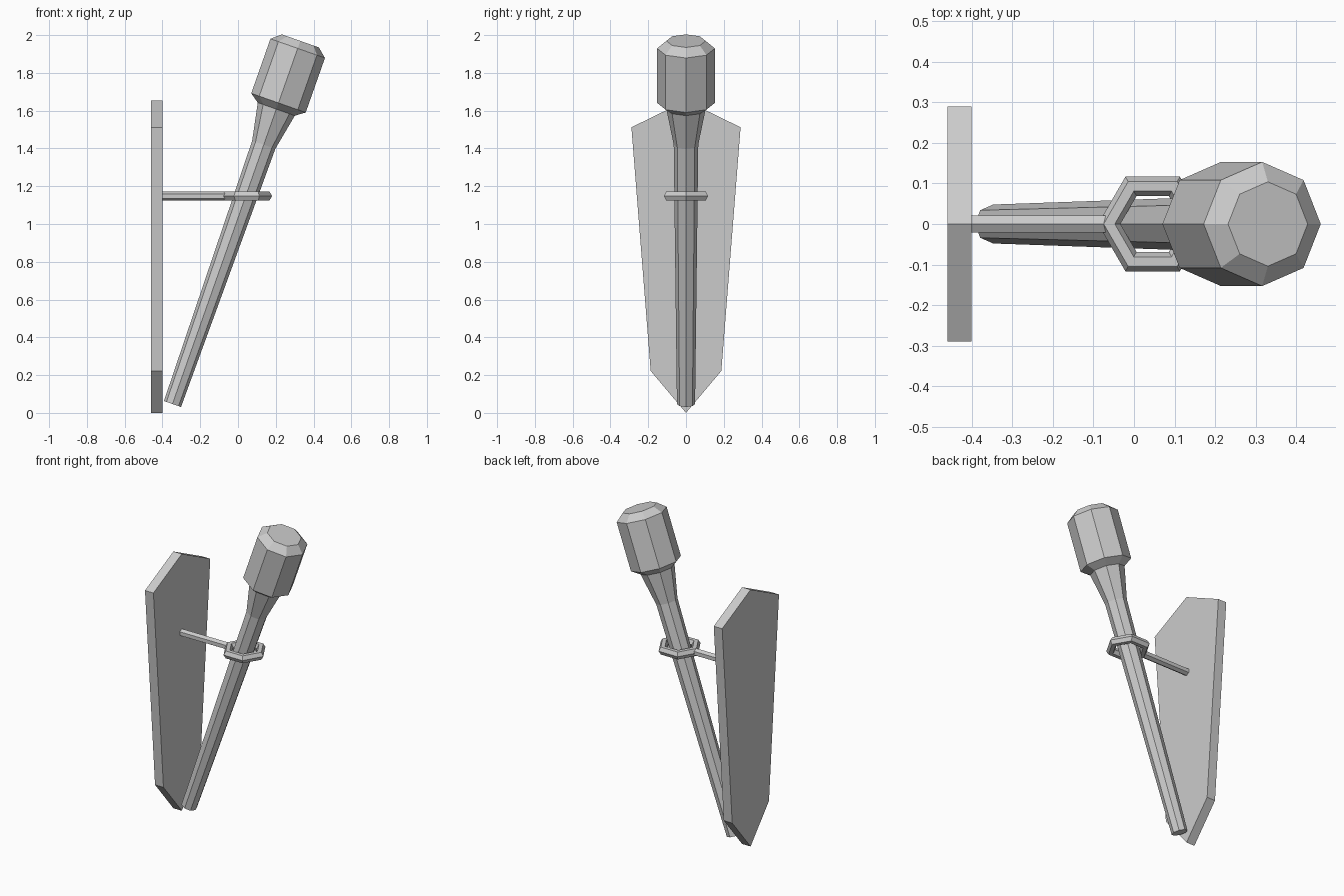
import bpy, bmesh, math
from mathutils import Matrix, Vector

if "Cube" in bpy.data.objects:
    bpy.data.objects.remove(bpy.data.objects["Cube"])


def make_object(name, bm):
    bmesh.ops.recalc_face_normals(bm, faces=bm.faces[:])
    mesh = bpy.data.meshes.new(name)
    bm.to_mesh(mesh)
    bm.free()
    ob = bpy.data.objects.new(name, mesh)
    bpy.context.collection.objects.link(ob)
    return ob


def skin(bm, rings, closed=False):
    """Join equal rings of vertices with quads; cap the ends if open."""
    n = len(rings[0])
    pairs = list(zip(rings, rings[1:] + rings[:1])) if closed else list(zip(rings, rings[1:]))
    for a, b in pairs:
        for i in range(n):
            j = (i + 1) % n
            bm.faces.new((a[i], a[j], b[j], b[i]))
    if not closed:
        bm.faces.new(rings[0])
        bm.faces.new(rings[-1])


def circle(n, r):
    return [(r * math.cos(2 * math.pi * i / n), r * math.sin(2 * math.pi * i / n)) for i in range(n)]


# Wall plate: half outline mirrored across y, extruded along x
half = [(0.187, 0.222), (0.289, 1.512)]
outline = [(0, 0)] + half + [(0, 1.653)] + [(-y, z) for y, z in reversed(half)]
bm = bmesh.new()
skin(bm, [[bm.verts.new((x, y, z)) for y, z in outline] for x in (-0.46, -0.40)])
make_object("wall_plate", bm)

# Torch: eight-sided lathe (radius, distance along axis), leaning away from the plate
profile = [(0.048, 0), (0.065, 1.455), (0.104, 1.655), (0.153, 1.69), (0.153, 1.996), (0.104, 2.038)]
bm = bmesh.new()
skin(bm, [[bm.verts.new((x, y, h)) for x, y in circle(8, r)] for r, h in profile])
torch = make_object("torch", bm)
torch.matrix_world = Matrix.Translation((-0.347, 0, 0.047)) @ Matrix.Rotation(math.radians(19.4), 4, 'Y')

# Holder ring: six-sided ring with hexagonal section
MAJOR, MINOR, RING_X, RING_Z = 0.107, 0.0275, 0.046, 1.148
bm = bmesh.new()
rings = []
for cx, cy in circle(6, 1):
    rings.append([bm.verts.new((RING_X + cx * (MAJOR + u), cy * (MAJOR + u), RING_Z + v))
                  for u, v in circle(6, MINOR)])
skin(bm, rings, closed=True)
make_object("holder_ring", bm)

# Holder arm: hexagonal rod from plate to ring
bm = bmesh.new()
skin(bm, [[bm.verts.new((x, v, RING_Z + u)) for u, v in circle(6, 0.0237)] for x in (-0.40, -0.06)])
make_object("holder_arm", bm)
